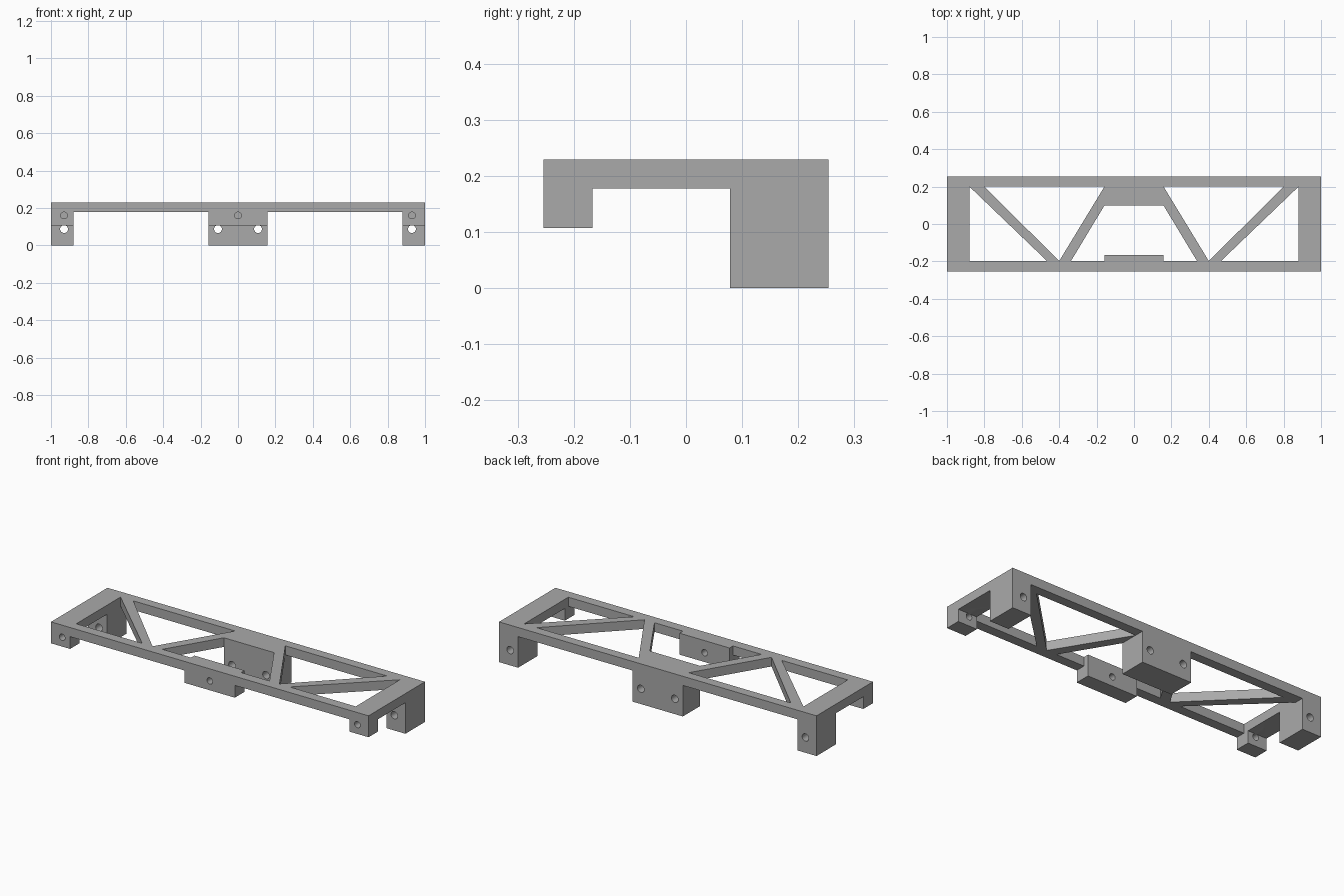
import bpy, bmesh, math

if "Cube" in bpy.data.objects:
    bpy.data.objects.remove(bpy.data.objects["Cube"])

L, W, H = 1.0, 0.254, 0.229        # half length, half width, height
PLATE, TAB = 0.177, 0.107          # undersides of the plate and front tabs
END, MID = 0.88, 0.158             # inner x of end blocks, half width of middle blocks
Y0, Y1, YT = -0.198, 0.2, -0.167   # window edges, back of front tabs

grey = bpy.data.materials.new("plain grey")
grey.diffuse_color = (0.4, 0.4, 0.4, 1)
grey.use_nodes = True
grey.node_tree.nodes["Principled BSDF"].inputs["Base Color"].default_value = grey.diffuse_color


def prism(name, pts, lo, hi, axis="z"):
    """Extrude a 2D outline (xy along z, or yz along x)."""
    place = {"z": lambda p, t: (p[0], p[1], t), "x": lambda p, t: (t, p[0], p[1])}[axis]
    bm = bmesh.new()
    face = bm.faces.new([bm.verts.new(place(p, lo)) for p in pts])
    ext = bmesh.ops.extrude_face_region(bm, geom=[face])
    off = (0, 0, hi - lo) if axis == "z" else (hi - lo, 0, 0)
    bmesh.ops.translate(bm, vec=off, verts=[v for v in ext["geom"] if isinstance(v, bmesh.types.BMVert)])
    bmesh.ops.recalc_face_normals(bm, faces=bm.faces)
    me = bpy.data.meshes.new(name)
    bm.to_mesh(me)
    bm.free()
    ob = bpy.data.objects.new(name, me)
    bpy.context.collection.objects.link(ob)
    return ob


def rect(x0, x1, y0, y1):
    return [(x0, y0), (x1, y0), (x1, y1), (x0, y1)]


def bolt_hole(x, y, z, r, depth):
    bpy.ops.mesh.primitive_cylinder_add(vertices=32, radius=r, depth=depth,
                                        location=(x, y, z), rotation=(math.pi / 2, 0, 0))
    return bpy.context.object


# Solid body
frame = prism("bracket_frame", rect(-L, L, -W, W), 0, H)
frame.data.materials.append(grey)


def cut(tool):
    tool.hide_render = True
    mod = frame.modifiers.new("cut", "BOOLEAN")
    mod.operation, mod.solver, mod.object = "DIFFERENCE", "EXACT", tool
    bpy.context.view_layer.objects.active = frame
    bpy.ops.object.modifier_apply(modifier=mod.name)
    bpy.data.objects.remove(tool)


def under_profile(back):
    """Side outline of the space below the plate, between tab and back block."""
    return [(-1, -1), (back, -1), (back, PLATE), (YT, PLATE), (YT, TAB), (-1, TAB)]


# Space under the plate, leaving blocks and tabs
for s in (-1, 1):
    a, b = sorted((s * MID, s * END))
    cut(prism("bay", rect(a, b, -1, 1), -1, PLATE))
    a, b = sorted((s * (END - 0.02), s * 1.2))
    cut(prism("end_gap", under_profile(0.078), a, b, "x"))
cut(prism("middle_gap", under_profile(0.099), -MID - 0.02, MID + 0.02, "x"))

# Truss windows in the plate
for s in (-1, 1):
    for tri in ([(END, Y1), (END, Y0), (0.465, Y0)],
                [(0.80, Y1), (0.40, Y0), (MID, Y1)]):
        cut(prism("window", [(s * x, y) for x, y in tri], -1, 1))
half = [(MID, YT), (MID, Y0), (0.337, Y0), (MID, 0.099)]
cut(prism("middle_window", half + [(-x, y) for x, y in reversed(half)], -1, 1))

# Bolt holes through front tabs and back blocks
for x in (-0.93, 0, 0.93):
    cut(bolt_hole(x, -0.21, 0.16, 0.018, 0.2))
for x in (-0.93, -0.107, 0.107, 0.93):
    cut(bolt_hole(x, 0.17, 0.087, 0.021, 0.3))

# Smooth bores, sharp edges
bpy.ops.object.select_all(action="DESELECT")
frame.select_set(True)
bpy.context.view_layer.objects.active = frame
bpy.ops.object.shade_smooth_by_angle(angle=math.radians(30))
